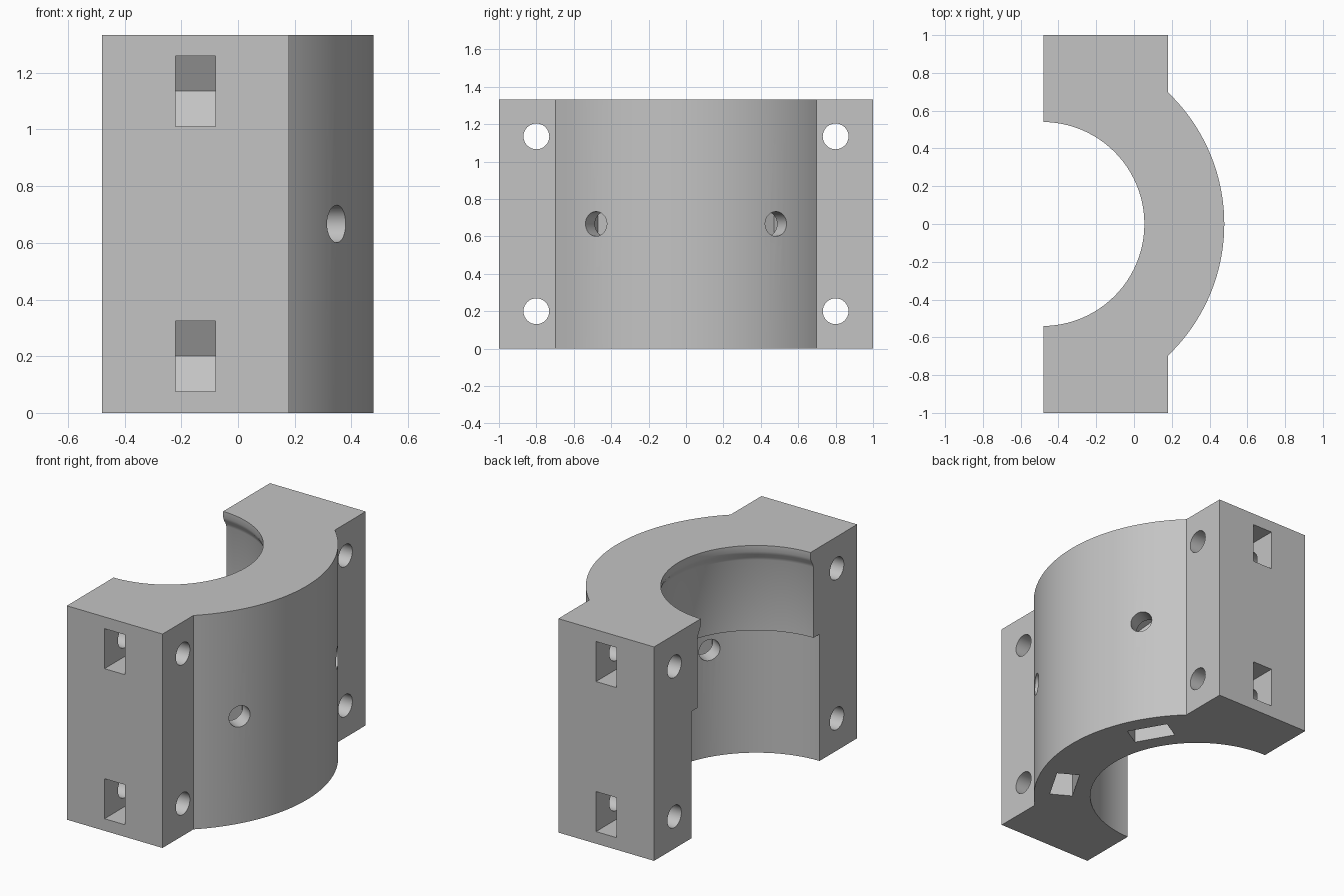
import bpy, bmesh, math
from mathutils import Matrix, Vector

if "Cube" in bpy.data.objects:
    bpy.data.objects.remove(bpy.data.objects["Cube"], do_unlink=True)

H = 1.333                # clamp height
AX = -0.485              # x of the bore axis
BACK, SHOULDER = -0.48, 0.18
R_OUT = 0.963
SIDES = 96

grey = bpy.data.materials.new("plain grey")
grey.use_nodes = True
grey.diffuse_color = (0.55, 0.55, 0.55, 1)
grey.node_tree.nodes["Principled BSDF"].inputs["Base Color"].default_value = grey.diffuse_color


def make(name, bm):
    bmesh.ops.recalc_face_normals(bm, faces=bm.faces)
    mesh = bpy.data.meshes.new(name)
    bm.to_mesh(mesh)
    bm.free()
    mesh.materials.append(grey)
    ob = bpy.data.objects.new(name, mesh)
    bpy.context.collection.objects.link(ob)
    return ob


def prism(name, outline, low, high, matrix=Matrix()):
    """Extrude a 2D outline along its local z, then place it."""
    bm = bmesh.new()
    face = bm.faces.new([bm.verts.new((x, y, low)) for x, y in outline])
    ext = bmesh.ops.extrude_face_region(bm, geom=[face])["geom"]
    top = [v for v in ext if isinstance(v, bmesh.types.BMVert)]
    bmesh.ops.translate(bm, verts=top, vec=(0, 0, high - low))
    bm.transform(matrix)
    return make(name, bm)


def circle(r, n):
    return [(r * math.cos(2 * math.pi * i / n), r * math.sin(2 * math.pi * i / n)) for i in range(n)]


def frame(origin, u, w):
    """Local x runs along u, local z along w."""
    u, w = Vector(u), Vector(w)
    m = Matrix((u, w.cross(u), w)).transposed().to_4x4()
    m.translation = origin
    return m


# Body: two flanges joined by a half ring
half = math.acos((SHOULDER - AX) / R_OUT)
arc = [(AX + R_OUT * math.cos(t), R_OUT * math.sin(t))
       for t in (half * (i / 20 - 1) for i in range(41))]
body = prism("clamp_half", [(BACK, -1), (SHOULDER, -1)] + arc + [(SHOULDER, 1), (BACK, 1)], 0, H)

cutters = []

# Stepped bore with a rounded lip near the top
bm = bmesh.new()
steps = [(0.63, -0.1), (0.63, 0.79), (0.57, 0.79), (0.57, 1.23),
         (0.563, 1.25), (0.547, 1.275), (0.54, 1.295), (0.54, H + 0.1)]
rings = [[bm.verts.new((AX + x, y, z)) for x, y in circle(r, SIDES)] for r, z in steps]
for a, b in zip(rings, rings[1:]):
    for i in range(SIDES):
        j = (i + 1) % SIDES
        bm.faces.new((a[i], a[j], b[j], b[i]))
bm.faces.new(rings[0])
bm.faces.new(rings[-1])
cutters.append(make("bore_cutter", bm))


def nut_slot(length):
    """Slot open along +x that ends in a hexagon point at -x."""
    s = 0.144
    h = s * math.sqrt(3) / 2
    return [(-s, 0), (-s / 2, -h), (length, -h), (length, h), (-s / 2, h)]


for side in (-1, 1):
    # Flange bolt holes, with nut slots from the end faces
    for z in (0.2, 1.135):
        place = frame((0, side * 0.8, z), (0, side, 0), (1, 0, 0))
        cutters.append(prism("bolt_hole_cutter", circle(0.069, 32), -0.7, 0.4, place))
        cutters.append(prism("nut_slot_cutter", nut_slot(0.3), -0.22, -0.08, place))
    # Radial screw holes, with nut slots from the underside
    a = math.radians(30 * side)
    place = frame((AX, 0, 0.667), (0, 0, -1), (math.cos(a), math.sin(a), 0))
    cutters.append(prism("screw_hole_cutter", circle(0.066, 32), 0.45, 1.1, place))
    cutters.append(prism("screw_nut_slot_cutter", nut_slot(0.8), 0.725, 0.86, place))

for cutter in cutters:
    cutter.hide_render = True
    mod = body.modifiers.new(cutter.name, "BOOLEAN")
    mod.operation = "DIFFERENCE"
    mod.solver = "EXACT"
    mod.object = cutter

# Bake the cuts, then drop the cutters
bpy.context.view_layer.update()
result = bpy.data.meshes.new_from_object(body.evaluated_get(bpy.context.evaluated_depsgraph_get()))
body.modifiers.clear()
body.data = result
result.name = "clamp_half"
for cutter in cutters:
    bpy.data.objects.remove(cutter, do_unlink=True)

bpy.ops.object.select_all(action="DESELECT")
body.select_set(True)
bpy.context.view_layer.objects.active = body
bpy.ops.object.shade_smooth_by_angle(angle=math.radians(25))
